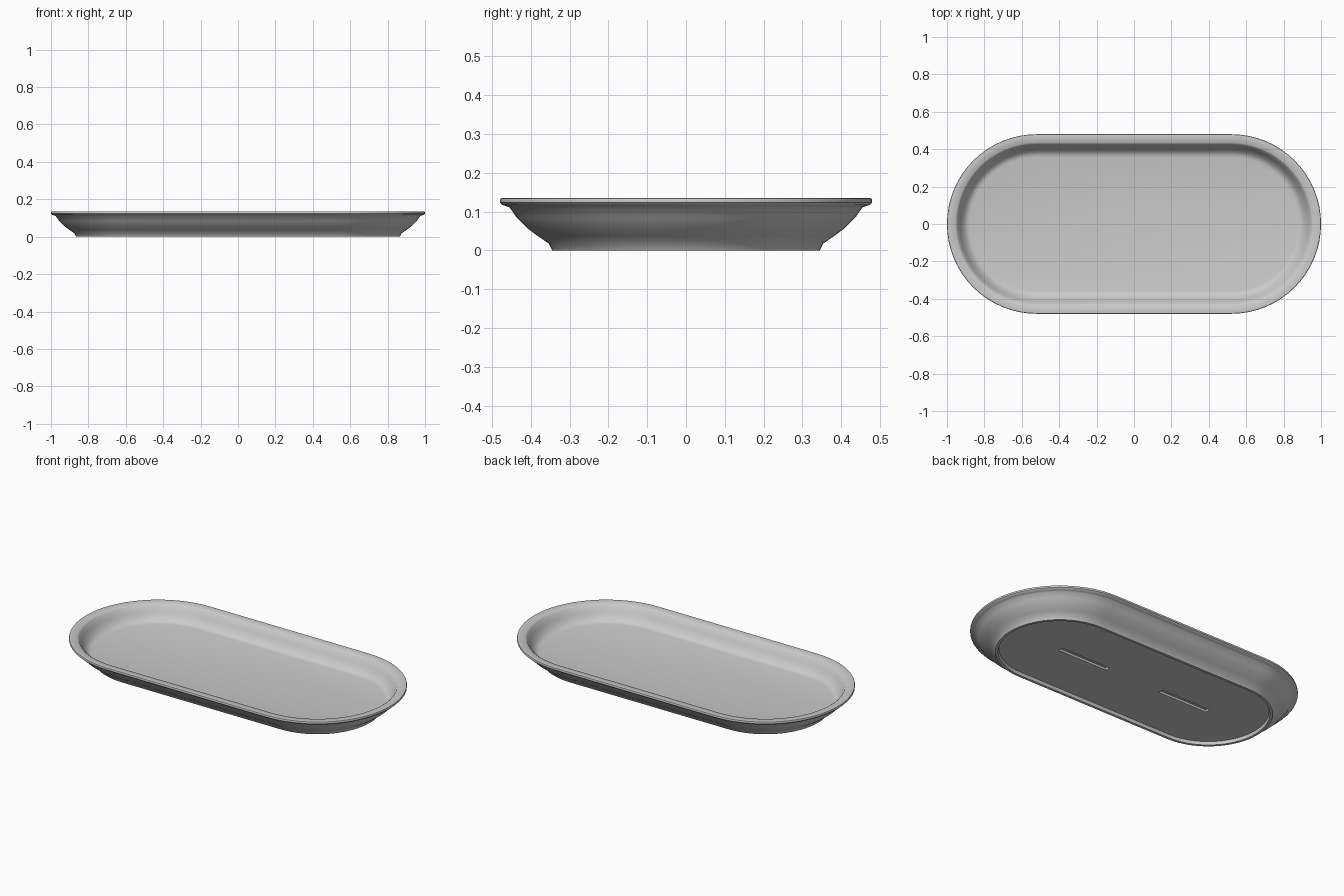
import bpy, bmesh, math

if "Cube" in bpy.data.objects:
    bpy.data.objects.remove(bpy.data.objects["Cube"])

HALF_STRAIGHT = 0.52   # centre distance of the rounded ends
ARC_STEPS = 32

# Cross-section as (end radius, height): recessed underside, foot, wall, lip, dish
PROFILE = [
    (0.325, 0.018), (0.330, 0.000), (0.345, 0.000), (0.354, 0.018),
    (0.382, 0.037), (0.410, 0.058), (0.436, 0.084), (0.454, 0.110),
    (0.463, 0.114), (0.473, 0.117), (0.479, 0.123), (0.480, 0.129),
    (0.478, 0.134), (0.472, 0.135), (0.434, 0.132), (0.427, 0.127),
    (0.412, 0.095), (0.400, 0.075), (0.385, 0.057), (0.372, 0.049),
    (0.358, 0.046),
]


def stadium(radius):
    """Outline of a long shape with half-round ends."""
    pts = []
    for side in (1, -1):
        for i in range(ARC_STEPS + 1):
            a = -math.pi / 2 + math.pi * i / ARC_STEPS
            pts.append((side * (HALF_STRAIGHT + radius * math.cos(a)),
                        side * radius * math.sin(a)))
    return pts


def finish(bm, name):
    bmesh.ops.recalc_face_normals(bm, faces=bm.faces)
    mesh = bpy.data.meshes.new(name)
    bm.to_mesh(mesh)
    bm.free()
    obj = bpy.data.objects.new(name, mesh)
    bpy.context.collection.objects.link(obj)
    return obj


# Tray body: loft the outline through the cross-section, cap both ends
bm = bmesh.new()
rings = [[bm.verts.new((x, y, z)) for x, y in stadium(r)] for r, z in PROFILE]
for low, high in zip(rings, rings[1:]):
    for i in range(len(low)):
        j = (i + 1) % len(low)
        bm.faces.new((low[i], low[j], high[j], high[i]))
bm.faces.new(rings[0])
bm.faces.new(rings[-1])
tray = finish(bm, "tray")

# Two narrow slots cut into the underside
for side in (-1, 1):
    bpy.ops.mesh.primitive_cube_add(size=1, location=(side * 0.35, 0, 0.015))
    cutter = bpy.context.object
    cutter.name = "slot_cutter"
    cutter.scale = (0.33, 0.03, 0.032)
    cutter.hide_render = True
    cutter.hide_set(True)
    cut = tray.modifiers.new("slot", 'BOOLEAN')
    cut.operation = 'DIFFERENCE'
    cut.solver = 'EXACT'
    cut.object = cutter
    bpy.context.view_layer.objects.active = tray
    bpy.ops.object.modifier_apply(modifier=cut.name)
    bpy.data.objects.remove(cutter)

# Smooth walls, crisp foot and slots
bpy.ops.object.select_all(action='DESELECT')
tray.select_set(True)
bpy.context.view_layer.objects.active = tray
bpy.ops.object.shade_smooth_by_angle(angle=math.radians(35))
